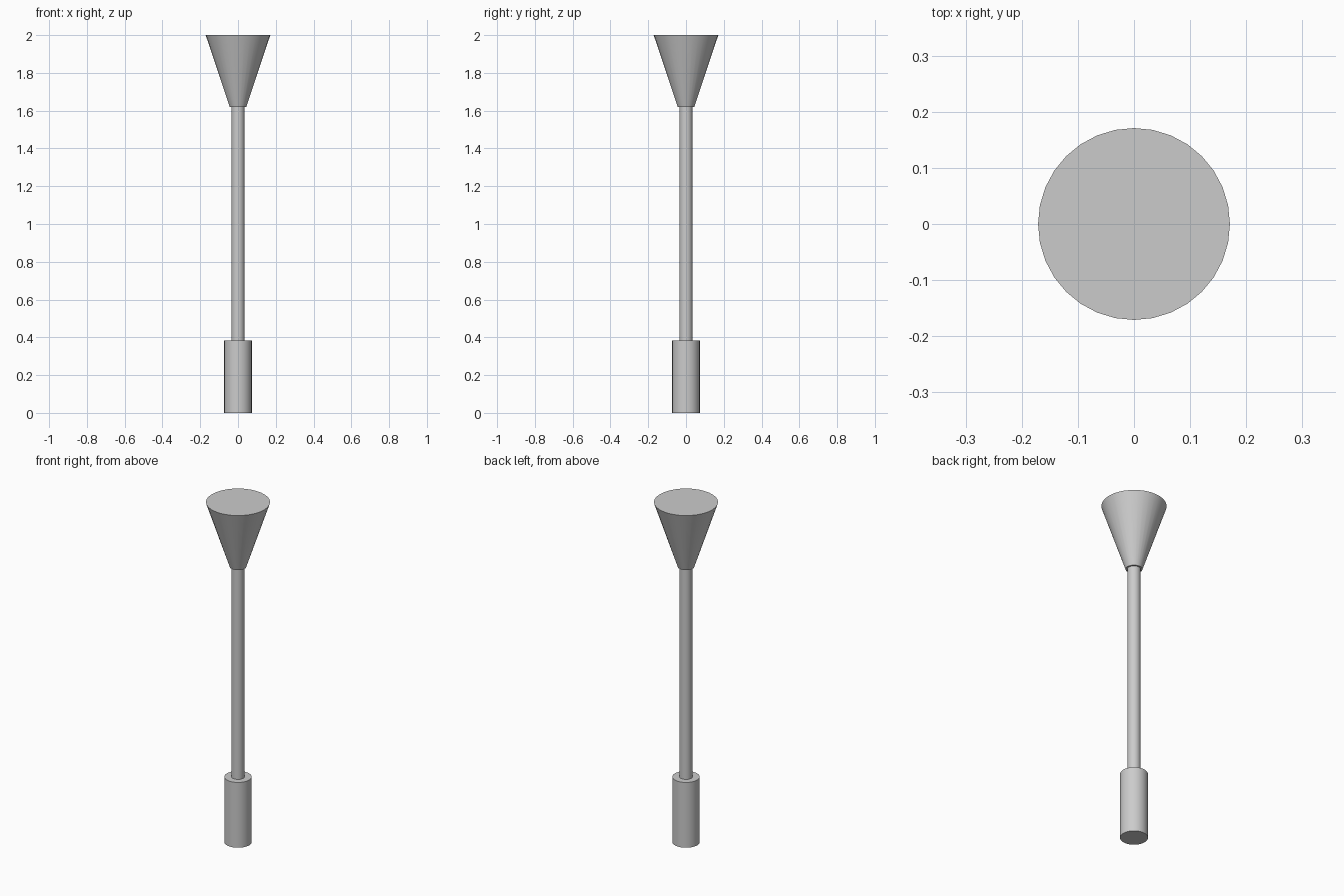
import bpy, math

if "Cube" in bpy.data.objects:
    bpy.data.objects.remove(bpy.data.objects["Cube"])

SIDES = 32


def tapered_part(name, z0, z1, r0, r1):
    """Capped round part from height z0 to z1, radius r0 at the bottom and r1 at the top."""
    bpy.ops.mesh.primitive_cone_add(vertices=SIDES, radius1=r0, radius2=r1,
                                    depth=z1 - z0, location=(0, 0, (z0 + z1) / 2))
    part = bpy.context.object
    part.name = name
    bpy.ops.object.shade_smooth_by_angle(angle=math.radians(30))
    return part


# Thick grip at the foot
tapered_part("grip", 0.0, 0.384, 0.073, 0.073)
# Slim shaft between grip and head
tapered_part("shaft", 0.384, 1.62, 0.0345, 0.0345)
# Flared head, slightly wider than the shaft at its lower end
tapered_part("flared_head", 1.62, 2.0, 0.044, 0.171)
